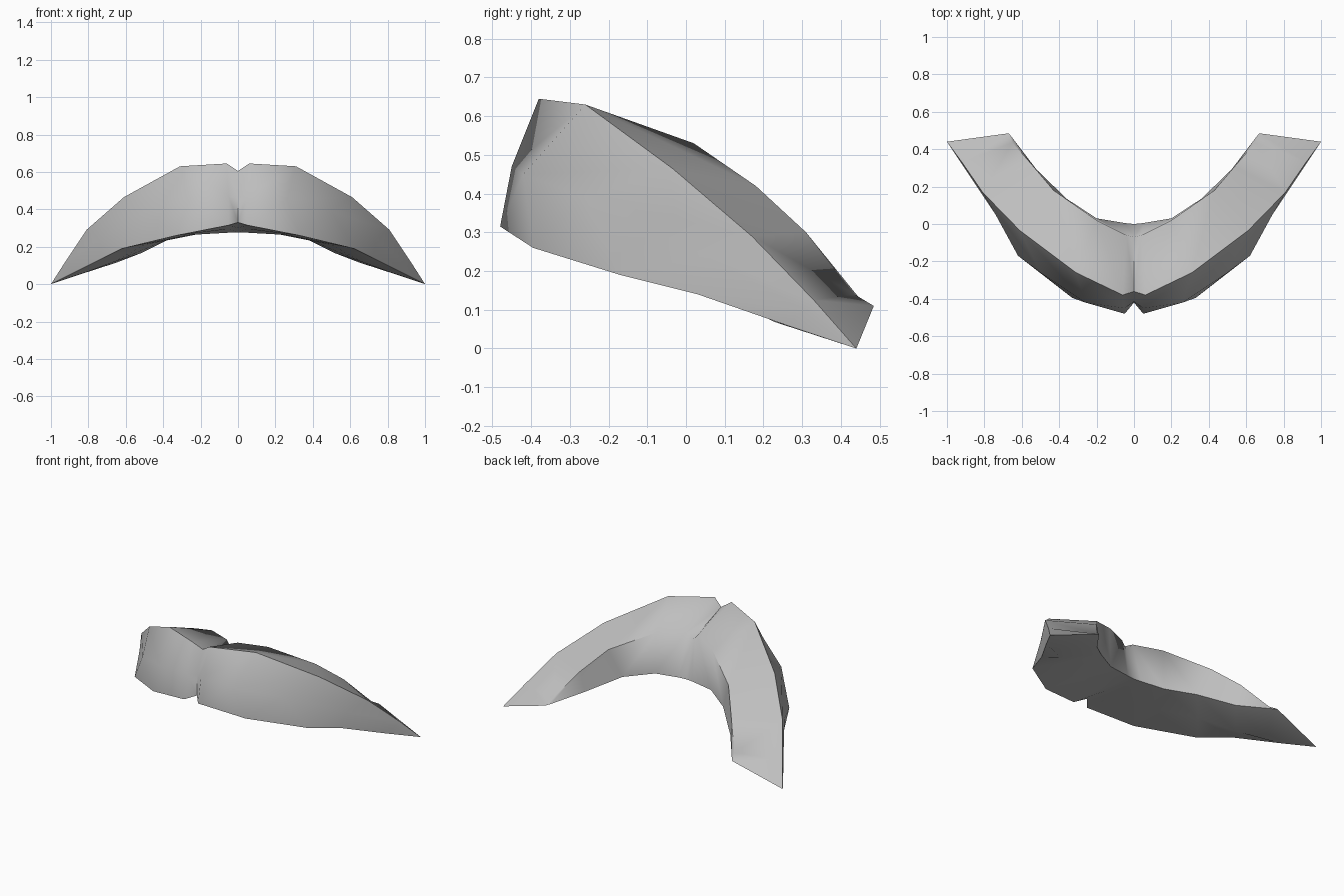
import bpy
import bmesh
import math
from mathutils import Vector

default_cube = bpy.data.objects.get("Cube")
if default_cube:
    bpy.data.objects.remove(default_cube, do_unlink=True)


def make_material(name, value):
    material = bpy.data.materials.new(name)
    colour = (value, value, value, 1)
    material.diffuse_color = colour
    material.use_nodes = True
    shader = material.node_tree.nodes["Principled BSDF"]
    shader.inputs["Base Color"].default_value = colour
    shader.inputs["Roughness"].default_value = 0.6
    return material


# Lengthwise rails of one half, running from the centre notch to the wing end
lower_lip = [(0, -.42, .33), (.05, -.48, .315), (.33, -.395, .26),
             (.62, -.17, .19), (.72, .03, .14), (.88, .26, .06)]
front_bulge = [(0, -.415, .46), (.05, -.45, .47), (.26, -.42, .45),
               (.5, -.26, .39), (.74, .05, .24), (.91, .305, .1)]
top_ridge = [(0, -.36, .605), (.06, -.38, .645), (.31, -.26, .63),
             (.61, -.035, .465), (.81, .17, .29), (.92, .33, .125)]
inner_top = [(0, -.07, .505), (.04, -.06, .545), (.2, .02, .53),
             (.43, .18, .42), (.54, .31, .3), (.65, .435, .14)]
inner_bottom = [(0, 0, .275), (.05, .005, .275), (.2, .03, .27),
                (.36, .135, .245), (.52, .29, .165), (.65, .46, .115)]
underside = [(0, -.2, .3), (.05, -.23, .295), (.26, -.18, .263),
             (.5, -.02, .21), (.66, .12, .12), (.8, .23, .068)]

# The wing closes on a slanted edge between these two corners
outer_tip = Vector((1, .44, 0))
inner_tip = Vector((.67, .485, .11))

rails = [
    (lower_lip, outer_tip),
    (front_bulge, outer_tip),
    (top_ridge, outer_tip),
    (inner_top, inner_tip),
    (inner_bottom, inner_tip),
    (underside, (outer_tip + inner_tip) / 2),
]

# Skin the rails into a closed half shell, open only on the mirror plane
bm = bmesh.new()
rows = [[bm.verts.new(p) for p in points + [tip]] for points, tip in rails]
for i, row in enumerate(rows):
    following = rows[(i + 1) % len(rows)]
    for j in range(len(row) - 1):
        bm.faces.new((row[j], row[j + 1], following[j + 1], following[j]))

# Close the slanted end edge
bm.faces.new((rows[2][-1], rows[3][-1], rows[5][-1]))
bmesh.ops.remove_doubles(bm, verts=bm.verts, dist=0.0005)

mesh = bpy.data.meshes.new("curved_band")
bm.to_mesh(mesh)
bm.free()
band = bpy.data.objects.new("curved_band", mesh)
bpy.context.collection.objects.link(band)
mesh.materials.append(make_material("neutral_grey", .52))

# Mirror the other wing and join along the centre groove
bpy.ops.object.select_all(action="DESELECT")
band.select_set(True)
bpy.context.view_layer.objects.active = band
mirror = band.modifiers.new("other_wing", "MIRROR")
mirror.use_clip = True
mirror.merge_threshold = 0.001
bpy.ops.object.modifier_apply(modifier=mirror.name)

# Face normals outward, then smooth everything but the hard creases
bm = bmesh.new()
bm.from_mesh(mesh)
bmesh.ops.recalc_face_normals(bm, faces=bm.faces)
bm.to_mesh(mesh)
bm.free()
bpy.ops.object.shade_smooth_by_angle(angle=math.radians(65))
